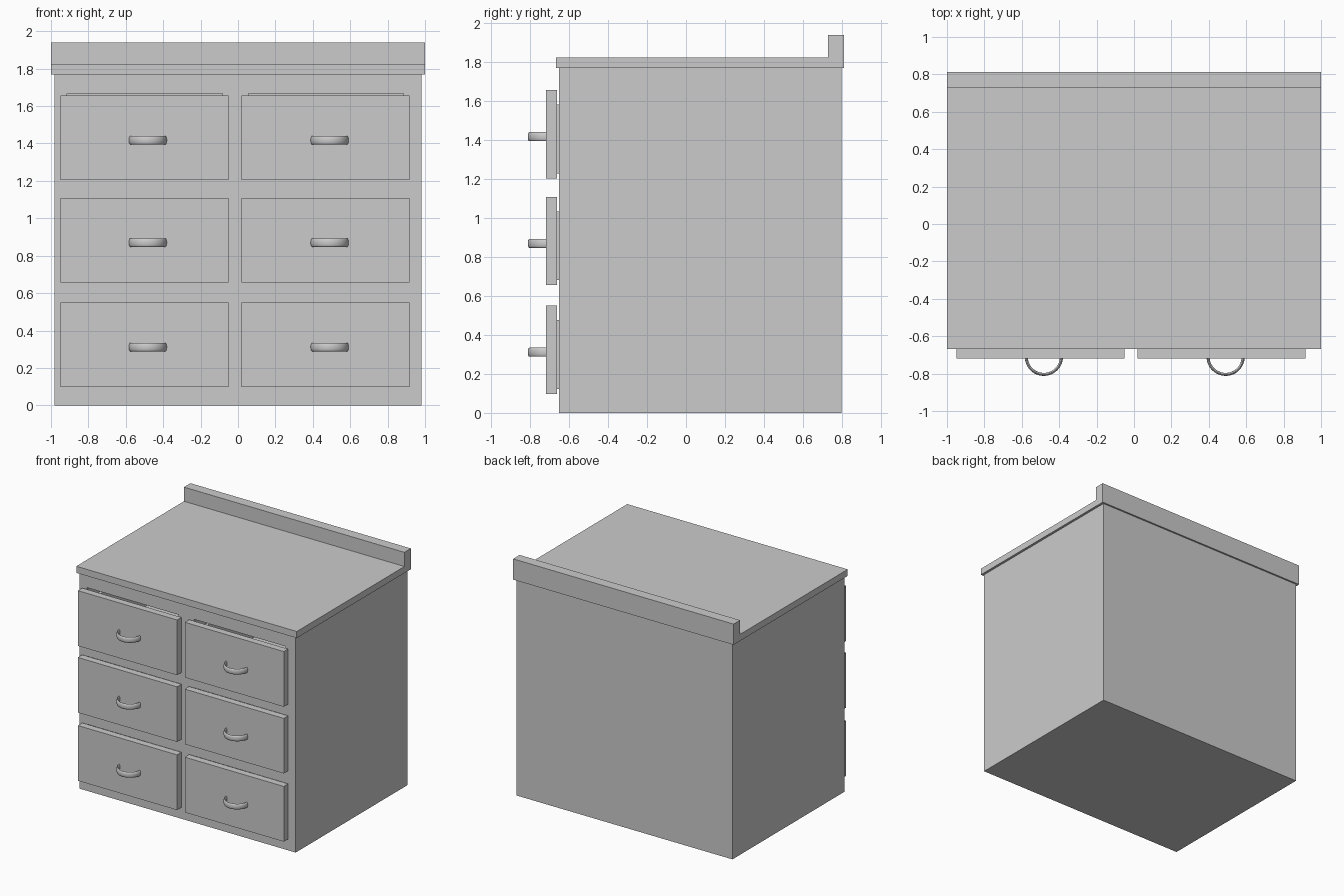
import bpy, bmesh, math
from mathutils import Vector

if "Cube" in bpy.data.objects:
    bpy.data.objects.remove(bpy.data.objects["Cube"])


def mesh_object(name, bm):
    bmesh.ops.recalc_face_normals(bm, faces=bm.faces[:])
    me = bpy.data.meshes.new(name)
    bm.to_mesh(me)
    bm.free()
    ob = bpy.data.objects.new(name, me)
    bpy.context.collection.objects.link(ob)
    return ob


def add_box(bm, x0, x1, y0, y1, z0, z1):
    vs = bmesh.ops.create_cube(bm, size=1)["verts"]
    for v in vs:
        v.co = Vector((x1 if v.co.x > 0 else x0,
                       y1 if v.co.y > 0 else y0,
                       z1 if v.co.z > 0 else z0))


def boxes(name, *dims):
    bm = bmesh.new()
    for d in dims:
        add_box(bm, *d)
    return mesh_object(name, bm)


def handle(name, cx, cy, cz, radius=0.094, thin=0.008, tall=0.023, steps=24, sides=16):
    # half ring with a flattened oval section
    bm = bmesh.new()
    rings = []
    for i in range(steps + 1):
        a = math.pi + math.pi * i / steps
        ring = []
        for j in range(sides):
            b = 2 * math.pi * j / sides
            r = radius + thin * math.cos(b)
            ring.append(bm.verts.new((cx + r * math.cos(a), cy + r * math.sin(a),
                                      cz + tall * math.sin(b))))
        rings.append(ring)
    for r0, r1 in zip(rings, rings[1:]):
        for j in range(sides):
            k = (j + 1) % sides
            bm.faces.new((r0[j], r0[k], r1[k], r1[j]))
    bm.faces.new(rings[0])
    bm.faces.new(rings[-1])
    ob = mesh_object(name, bm)
    bpy.ops.object.select_all(action='DESELECT')
    ob.select_set(True)
    bpy.context.view_layer.objects.active = ob
    bpy.ops.object.shade_smooth_by_angle(angle=math.radians(40))
    return ob


columns = {"left": (-0.95, -0.05, -0.482), "right": (0.02, 0.918, 0.49)}
rows = {"top": (1.204, 1.657), "middle": (0.657, 1.109), "bottom": (0.098, 0.551)}

# cabinet body with a recess for every drawer
body = boxes("cabinet_body", (-0.98, 0.98, -0.652, 0.798, 0, 1.775))
openings = []
for x0, x1, _ in columns.values():
    for row, (z0, z1) in rows.items():
        top = z1 + 0.009 if row == "top" else z1 - 0.005
        openings.append((x0 + 0.036, x1 - 0.032, -0.75, 0.7, z0 + 0.015, top))
cutter = boxes("drawer_opening_cutter", *openings)
cutter.hide_render = True
cutter.hide_viewport = True
cut = body.modifiers.new("openings", 'BOOLEAN')
cut.operation = 'DIFFERENCE'
cut.solver = 'EXACT'
cut.object = cutter

# countertop and raised backsplash as one extruded L profile
bm = bmesh.new()
profile = [(-0.667, 1.77), (0.812, 1.77), (0.812, 1.94), (0.728, 1.94),
           (0.728, 1.824), (-0.667, 1.824)]
face = bm.faces.new([bm.verts.new((-1, y, z)) for y, z in profile])
ext = bmesh.ops.extrude_face_region(bm, geom=[face])["geom"]
bmesh.ops.translate(bm, vec=(2, 0, 0),
                    verts=[g for g in ext if isinstance(g, bmesh.types.BMVert)])
mesh_object("countertop", bm)

# drawers: front panel, open tray behind it, curved handle
for col, (x0, x1, hx) in columns.items():
    for row, (z0, z1) in rows.items():
        tag = f"{row}_{col}"
        boxes(f"drawer_front_{tag}", (x0, x1, -0.718, -0.662, z0, z1))
        a, b, lo, hi, back, t = x0 + 0.05, x1 - 0.05, z0 + 0.024, z1 - 0.075, 0.62, 0.025
        boxes(f"drawer_tray_{tag}",
              (a, b, -0.664, back, lo, lo + t),
              (a, a + t, -0.664, back, lo + t, hi),
              (b - t, b, -0.664, back, lo + t, hi),
              (a + t, b - t, back - t, back, lo + t, hi),
              (a + t, b - t, -0.664, -0.664 + t, lo + t, hi))
        handle(f"drawer_handle_{tag}", hx, -0.71, (z0 + z1) / 2 - 0.013)
